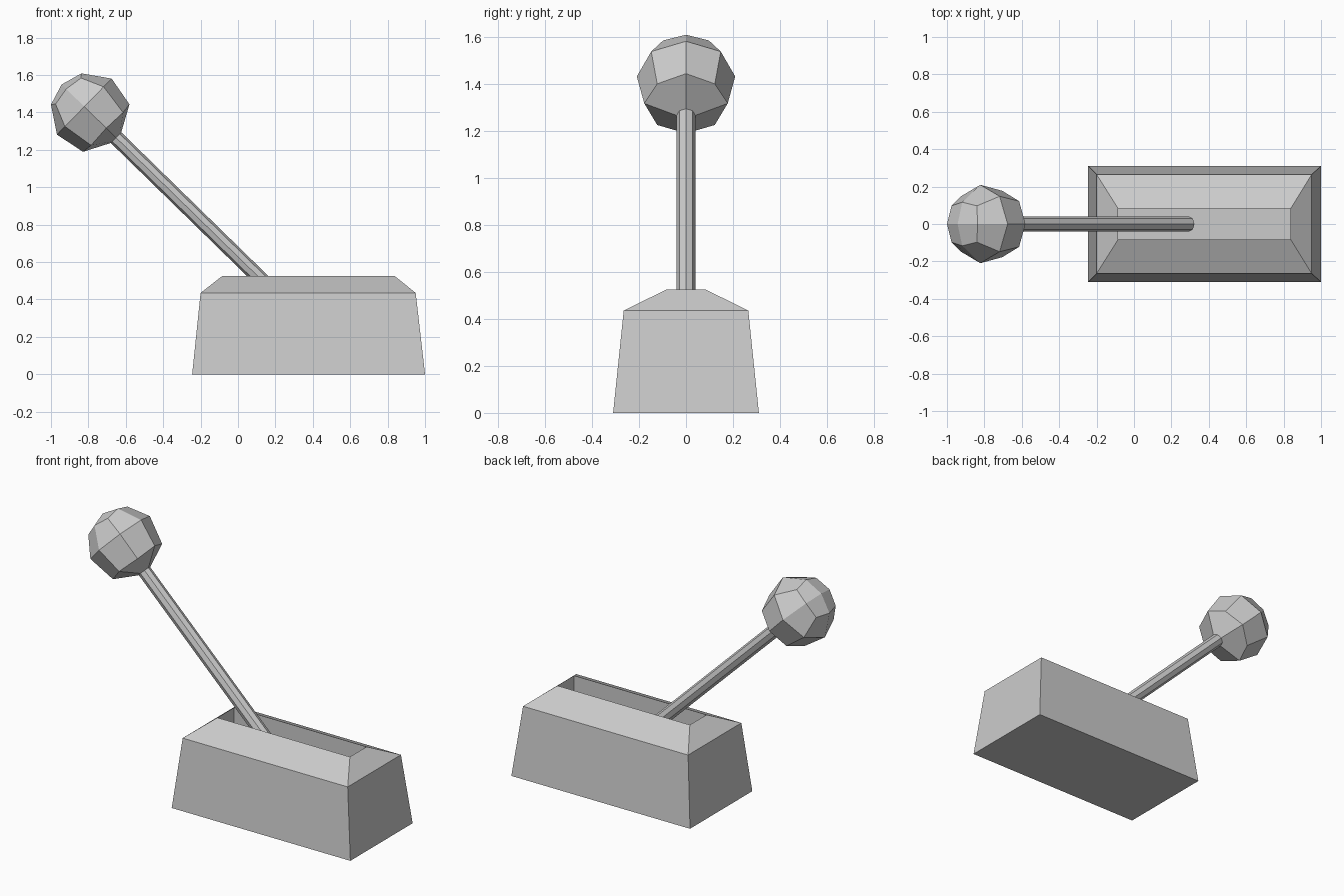
import bpy, bmesh
from math import sin, cos, radians
from mathutils import Vector

if "Cube" in bpy.data.objects:
    bpy.data.objects.remove(bpy.data.objects["Cube"])


def make_object(name, bm):
    bmesh.ops.recalc_face_normals(bm, faces=bm.faces)
    mesh = bpy.data.meshes.new(name)
    bm.to_mesh(mesh)
    bm.free()
    obj = bpy.data.objects.new(name, mesh)
    bpy.context.collection.objects.link(obj)
    return obj


def bridge(bm, low, high):
    n = len(low)
    for i in range(n):
        j = (i + 1) % n
        bm.faces.new((low[i], low[j], high[j], high[i]))


# Housing: tapered box, sloped shoulder, recessed slot (x0, x1, half depth, z)
bm = bmesh.new()
levels = [(-0.245, 1.0, 0.31, 0.0), (-0.2, 0.95, 0.265, 0.435),
          (-0.085, 0.838, 0.083, 0.525), (-0.085, 0.838, 0.083, 0.31)]
rings = [[bm.verts.new(p) for p in ((a, -d, z), (b, -d, z), (b, d, z), (a, d, z))]
         for a, b, d, z in levels]
for low, high in zip(rings, rings[1:]):
    bridge(bm, low, high)
bm.faces.new(rings[0])
bm.faces.new(rings[-1])
make_object("housing", bm)

# Lever axes: along the rod, sideways in the lever plane, and across
knob_centre = Vector((-0.79, 0, 1.40))
foot = Vector((0.295, 0, 0.34))
axis = (knob_centre - foot).normalized()
across = Vector((0, 1, 0))
side = across.cross(axis)


def ring_point(origin, radius, along, i):
    a = radians(45 * i)
    return origin + axis * along + (side * cos(a) + across * sin(a)) * radius


# Rod: eight-sided
bm = bmesh.new()
length = (knob_centre - foot).length - 0.15
ends = [[bm.verts.new(ring_point(foot, 0.04, h, i)) for i in range(8)] for h in (0, length)]
bridge(bm, *ends)
for ring in ends:
    bm.faces.new(ring)
make_object("lever_rod", bm)

# Knob: quad sphere, polar angle of (edge, corner) vertices in each ring
bm = bmesh.new()
R = 0.214
rings = [[bm.verts.new(ring_point(knob_centre, R * sin(radians(pair[i % 2])),
                                  R * cos(radians(pair[i % 2])), i)) for i in range(8)]
         for pair in ((33, 40), (78, 78), (124, 126))]
for low, high in zip(rings, rings[1:]):
    bridge(bm, low, high)
for ring, sign in ((rings[0], 1), (rings[-1], -1)):
    pole = bm.verts.new(knob_centre + axis * R * sign)
    for i in range(0, 8, 2):
        bm.faces.new((pole, ring[i], ring[i + 1], ring[(i + 2) % 8]))
make_object("lever_knob", bm)
